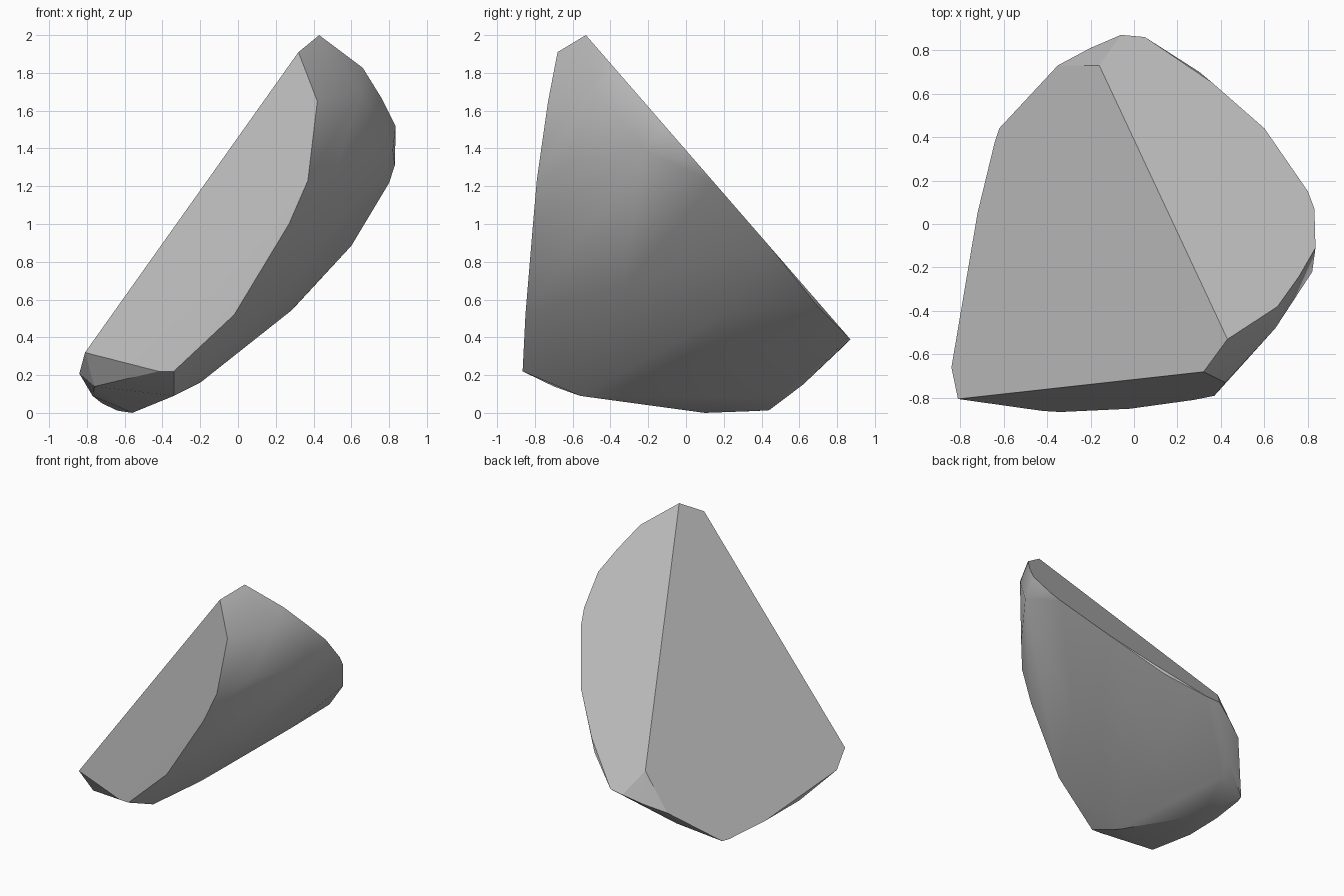
import bpy
import bmesh
import math
from mathutils import Vector

cube = bpy.data.objects.get("Cube")
if cube:
    bpy.data.objects.remove(cube, do_unlink=True)


def make_material(name, colour):
    material = bpy.data.materials.new(name)
    material.use_nodes = True
    material.diffuse_color = colour
    shader = material.node_tree.nodes["Principled BSDF"]
    shader.inputs["Base Color"].default_value = colour
    shader.inputs["Roughness"].default_value = 0.9
    return material


# The two flat cleavage planes meet along a ridge that starts at the peak
peak = Vector((0.43, -0.53, 2.0))


def on_left_plane(x, y):
    height = peak.z + 1.459 * (x - peak.x) - 0.468 * (y - peak.y)
    return Vector((x, y, height))


def on_back_plane(x, y):
    height = peak.z - 1.15 * (y - peak.y)
    return Vector((x, y, height))


# Outline of the large left cleavage face, from the peak round to the ridge foot
left_outline = [
    (0.32, -0.68), (-0.81, -0.805), (-0.84, -0.66), (-0.77, -0.27),
    (-0.72, 0.05), (-0.64, 0.38), (-0.62, 0.44), (-0.35, 0.73), (-0.16, 0.73),
]

# Outline of the back cleavage face, from the ridge foot round to the peak
back_outline = [
    (-0.06, 0.87), (0.05, 0.86), (0.17, 0.76), (0.36, 0.65), (0.6, 0.44),
    (0.8, 0.15), (0.83, 0.07), (0.835, -0.11), (0.76, -0.24), (0.66, -0.38),
]

# Corners of the chipped facets below the peak
shoulder_chips = [
    (0.42, -0.73, 1.65), (0.65, -0.48, 1.71), (0.37, -0.79, 1.23),
    (0.53, -0.61, 1.32), (0.82, -0.22, 1.39),
]

# Lower rim of the front face
front_rim = [
    (0.27, -0.81, 1.0), (-0.02, -0.85, 0.52), (-0.34, -0.865, 0.22),
    (-0.42, -0.86, 0.22), (-0.76, -0.7, 0.14),
]

# Rounded underside and the small chips at the foot
underside = [
    (0.28, -0.33, 0.67), (0.28, 0.25, 0.54), (0, 0.25, 0.32),
    (0.3, 0.7, 0.56), (-0.2, 0.81, 0.33), (-0.2, -0.16, 0.16),
    (-0.34, -0.56, 0.09), (-0.77, -0.3, 0.09), (-0.56, 0.1, 0),
    (-0.63, 0.37, 0.01), (-0.41, 0.48, 0.08), (-0.35, 0.62, 0.15),
]

corners = [peak]
corners += [on_left_plane(x, y) for x, y in left_outline]
corners += [on_back_plane(x, y) for x, y in back_outline]
corners += [Vector(p) for p in shoulder_chips + front_rim + underside]

# Wrap the corners in a closed skin and merge coplanar triangles into facets
bm = bmesh.new()
for corner in corners:
    bm.verts.new(corner)
bmesh.ops.convex_hull(bm, input=bm.verts[:])
loose = [v for v in bm.verts if not v.link_faces]
bmesh.ops.delete(bm, geom=loose, context="VERTS")
bmesh.ops.dissolve_limit(bm, angle_limit=math.radians(2),
                         verts=bm.verts[:], edges=bm.edges[:])
bmesh.ops.recalc_face_normals(bm, faces=bm.faces[:])

mesh = bpy.data.meshes.new("rock_shard")
bm.to_mesh(mesh)
bm.free()
rock = bpy.data.objects.new("rock_shard", mesh)
bpy.context.collection.objects.link(rock)
mesh.materials.append(make_material("stone grey", (0.5, 0.5, 0.5, 1)))

# Soft shading on the rounded underside, crisp edges on the breaks
bpy.ops.object.select_all(action="DESELECT")
rock.select_set(True)
bpy.context.view_layer.objects.active = rock
bpy.ops.object.shade_smooth_by_angle(angle=math.radians(25))
